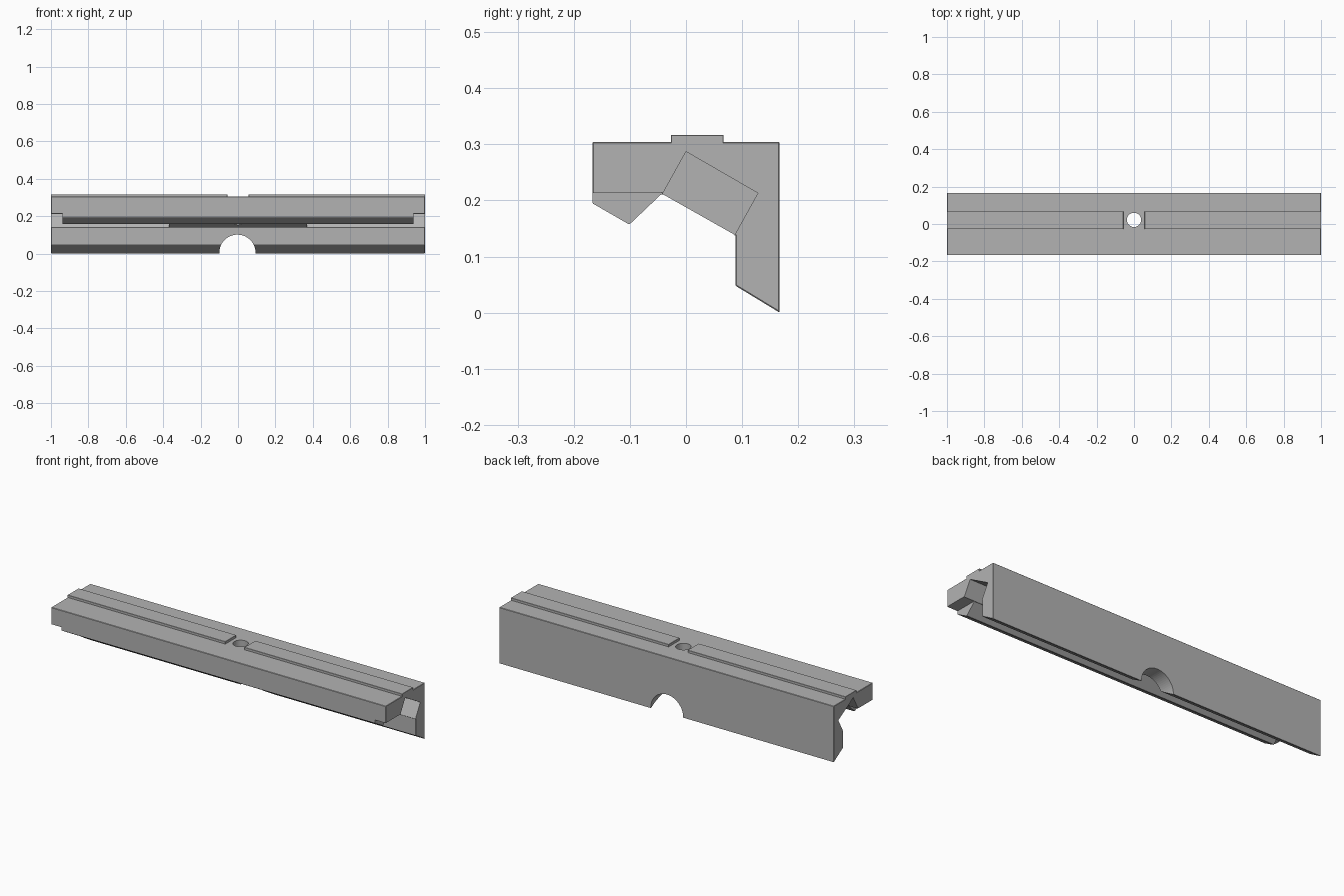
import bpy, bmesh, math
from mathutils import Matrix

cube = bpy.data.objects.get("Cube")
if cube:
    bpy.data.objects.remove(cube, do_unlink=True)

grey = bpy.data.materials.new("plain grey")
grey.use_nodes = True
colour = (0.45, 0.45, 0.45, 1)
grey.diffuse_color = colour
grey.node_tree.nodes["Principled BSDF"].inputs["Base Color"].default_value = colour


def finish(bm, name):
    bmesh.ops.recalc_face_normals(bm, faces=bm.faces)
    mesh = bpy.data.meshes.new(name)
    bm.to_mesh(mesh)
    bm.free()
    mesh.materials.append(grey)
    obj = bpy.data.objects.new(name, mesh)
    bpy.context.collection.objects.link(obj)
    return obj


def prism(name, profile, x0, x1, bevel=0):
    """Extrude a (y, z) profile along x."""
    bm = bmesh.new()
    face = bm.faces.new([bm.verts.new((x0, y, z)) for y, z in profile])
    new = bmesh.ops.extrude_face_region(bm, geom=[face])["geom"]
    verts = [v for v in new if isinstance(v, bmesh.types.BMVert)]
    bmesh.ops.translate(bm, verts=verts, vec=(x1 - x0, 0, 0))
    bmesh.ops.recalc_face_normals(bm, faces=bm.faces)
    if bevel:
        bmesh.ops.bevel(bm, geom=bm.edges[:], offset=bevel, segments=1, affect="EDGES")
    return finish(bm, name)


def cylinder(name, radius, depth, matrix):
    bm = bmesh.new()
    bmesh.ops.create_cone(bm, cap_ends=True, segments=64, radius1=radius,
                          radius2=radius, depth=depth, matrix=matrix)
    return finish(bm, name)


def cut(target, cutter):
    mod = target.modifiers.new(cutter.name, "BOOLEAN")
    mod.object = cutter
    mod.operation = "DIFFERENCE"
    mod.solver = "EXACT"
    cutter.hide_render = True
    cutter.hide_viewport = True
    cutter.display_type = "WIRE"


# Body: top plate, front lip, solid middle and back leg
body = prism("bracket_body", [
    (0.167, 0.0), (0.167, 0.304), (-0.167, 0.304), (-0.167, 0.195),
    (-0.101, 0.157), (-0.043, 0.212), (0.088, 0.138), (0.088, 0.048),
], -1, 1, 0.002)

# Tilted channels and lip notches at both ends
channel = [(0, 0.287), (0.128, 0.213), (0.0775, 0.122), (-0.0505, 0.196)]
notch = [(-0.2, 0.213), (-0.0425, 0.213), (-0.0425, 0.13), (-0.2, 0.13)]
for side, label in ((1, "left"), (-1, "right")):
    cut(body, prism(f"{label}_channel_cutter", channel, side * 0.37, side * 1.05))
    cut(body, prism(f"{label}_notch_cutter", notch, side * 0.937, side * 1.05))

# Half-round opening in the back leg, and the upright screw hole
cut(body, cylinder("leg_opening_cutter", 0.097, 0.2,
                   Matrix.Translation((-0.003, 0.14, 0.004)) @ Matrix.Rotation(math.pi / 2, 4, "X")))
cut(body, cylinder("screw_hole_cutter", 0.038, 0.5, Matrix.Translation((0, 0.022, 0.25))))

# Raised rail on top, split around the screw hole
rail = [(-0.027, 0.3), (0.067, 0.3), (0.067, 0.317), (-0.027, 0.317)]
for side, label in ((1, "left"), (-1, "right")):
    prism(f"{label}_top_rail", rail, side * 0.057, side * 1.0, 0.001)
